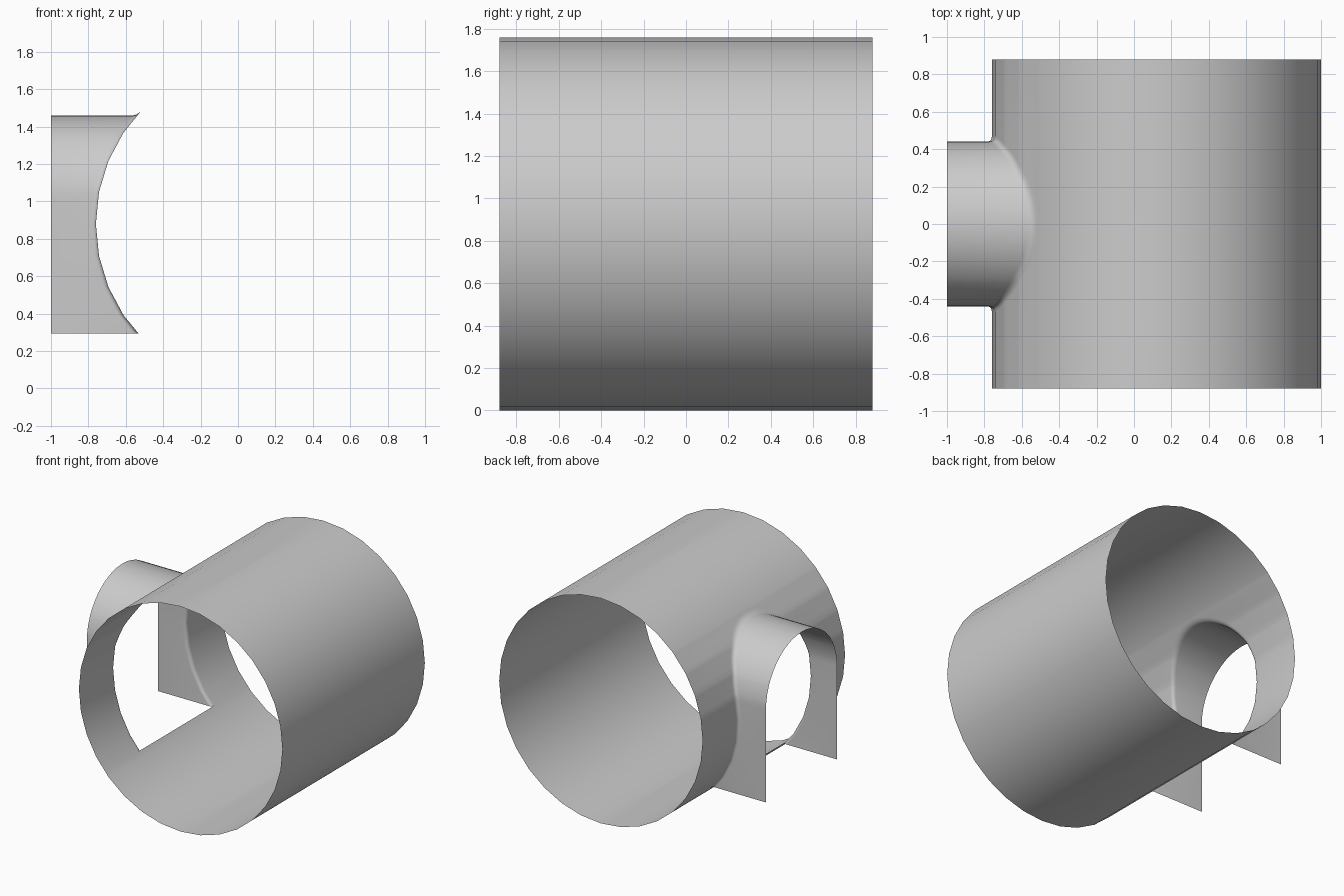
import bpy
import bmesh
from math import acos, asin, cos, sin, pi, sqrt, floor, radians

cube = bpy.data.objects.get("Cube")
if cube:
    bpy.data.objects.remove(cube)

# Main pipe: open polygonal tube along y
SIDES, R, CX, HALF = 32, 0.88, 0.12, 0.88
# Side arch: straight legs with a half-round top, opening towards -x
ARCH_R, SPRING, FOOT, END = 0.44, 1.02, 0.295, -1.0
FILLET, STEPS = 0.03, 5
HOLE_R = ARCH_R + FILLET
HOLE_TOP = SPRING + HOLE_R
EPS = 1e-5


def corner(i):
    a = 2 * pi * i / SIDES
    return CX - R * sin(a), R - R * cos(a)


def wall_x(z):
    """x of the faceted pipe wall on the -x side at height z."""
    a = acos(max(-1, min(1, (R - z) / R)))
    i = min(floor(a * SIDES / (2 * pi) + EPS), SIDES // 2 - 1)
    (x0, z0), (x1, z1) = corner(i), corner(i + 1)
    return x0 + (x1 - x0) * (z - z0) / (z1 - z0)


def hole_width(z):
    if z < FOOT - EPS or z > HOLE_TOP - EPS:
        return 0
    return HOLE_R if z <= SPRING else sqrt(HOLE_R ** 2 - (z - SPRING) ** 2)


# Heights and arch angles shared by the pipe wall and the arch
pipe_z = [corner(i)[1] for i in range(SIDES // 2 + 1)]
leg_z = [FOOT] + [z for z in pipe_z if FOOT < z < SPRING]
arch_a = sorted([pi / 2 * i / 12 for i in range(13)]
                + [asin((z - SPRING) / HOLE_R) for z in pipe_z if SPRING < z < HOLE_TOP])
hole_z = leg_z + [SPRING + HOLE_R * sin(a) for a in arch_a]

bm = bmesh.new()


def quad(*points):
    bm.faces.new([bm.verts.new(p) for p in points])


# Pipe wall, closed side
for i in range(SIDES // 2, SIDES):
    (x0, z0), (x1, z1) = corner(i), corner(i + 1)
    quad((x0, -HALF, z0), (x0, HALF, z0), (x1, HALF, z1), (x1, -HALF, z1))

# Pipe wall, side with the arched opening
levels = sorted(hole_z + [z for z in pipe_z if z < FOOT or z > HOLE_TOP])
for z0, z1 in zip(levels, levels[1:]):
    x0, x1, w0, w1 = wall_x(z0), wall_x(z1), hole_width(z0), hole_width(z1)
    quad((x0, -HALF, z0), (x0, -w0, z0), (x1, -w1, z1), (x1, -HALF, z1))
    quad((x0, w0, z0), (x0, HALF, z0), (x1, HALF, z1), (x1, w1, z1))
    if z1 < FOOT + EPS:
        quad((x0, -w0, z0), (x0, w0, z0), (x1, w1, z1), (x1, -w1, z1))

# Side arch: each section runs from the open end to a rounded joint with the wall
half = [(ARCH_R, z, 1, 0) for z in leg_z]
half += [(ARCH_R * cos(a), SPRING + ARCH_R * sin(a), cos(a), sin(a)) for a in arch_a]
outline = half + [(-y, z, -ny, nz) for y, z, ny, nz in reversed(half[:-1])]


def section(y, z, ny, nz):
    yo, zo = y + FILLET * ny, z + FILLET * nz
    p1 = (wall_x(z), y, z)
    p0 = (p1[0] - FILLET, y, z)
    p2 = (wall_x(zo), yo, zo)
    pts = [(END, y, z)]
    for k in range(STEPS + 1):
        t = k / STEPS
        pts.append(tuple((1 - t) ** 2 * a + 2 * t * (1 - t) * b + t * t * c
                         for a, b, c in zip(p0, p1, p2)))
    return pts


sections = [section(*p) for p in outline]
for s, t in zip(sections, sections[1:]):
    for k in range(len(s) - 1):
        quad(s[k], s[k + 1], t[k + 1], t[k])

# Weld, tidy and face outwards
bmesh.ops.remove_doubles(bm, verts=bm.verts, dist=0.0002)
bmesh.ops.dissolve_degenerate(bm, dist=0.0001, edges=bm.edges)
bmesh.ops.recalc_face_normals(bm, faces=bm.faces)
top = max(bm.faces, key=lambda f: f.calc_center_median().z)
if top.normal.z < 0:
    bmesh.ops.reverse_faces(bm, faces=bm.faces)

mesh = bpy.data.meshes.new("pipe_with_side_arch")
bm.to_mesh(mesh)
bm.free()
pipe = bpy.data.objects.new("pipe_with_side_arch", mesh)
bpy.context.collection.objects.link(pipe)

grey = bpy.data.materials.new("light_grey")
grey.use_nodes = True
grey.diffuse_color = (0.6, 0.6, 0.6, 1)
grey.node_tree.nodes["Principled BSDF"].inputs["Base Color"].default_value = (0.6, 0.6, 0.6, 1)
mesh.materials.append(grey)

bpy.ops.object.select_all(action="DESELECT")
pipe.select_set(True)
bpy.context.view_layer.objects.active = pipe
bpy.ops.object.shade_smooth_by_angle(angle=radians(40))
